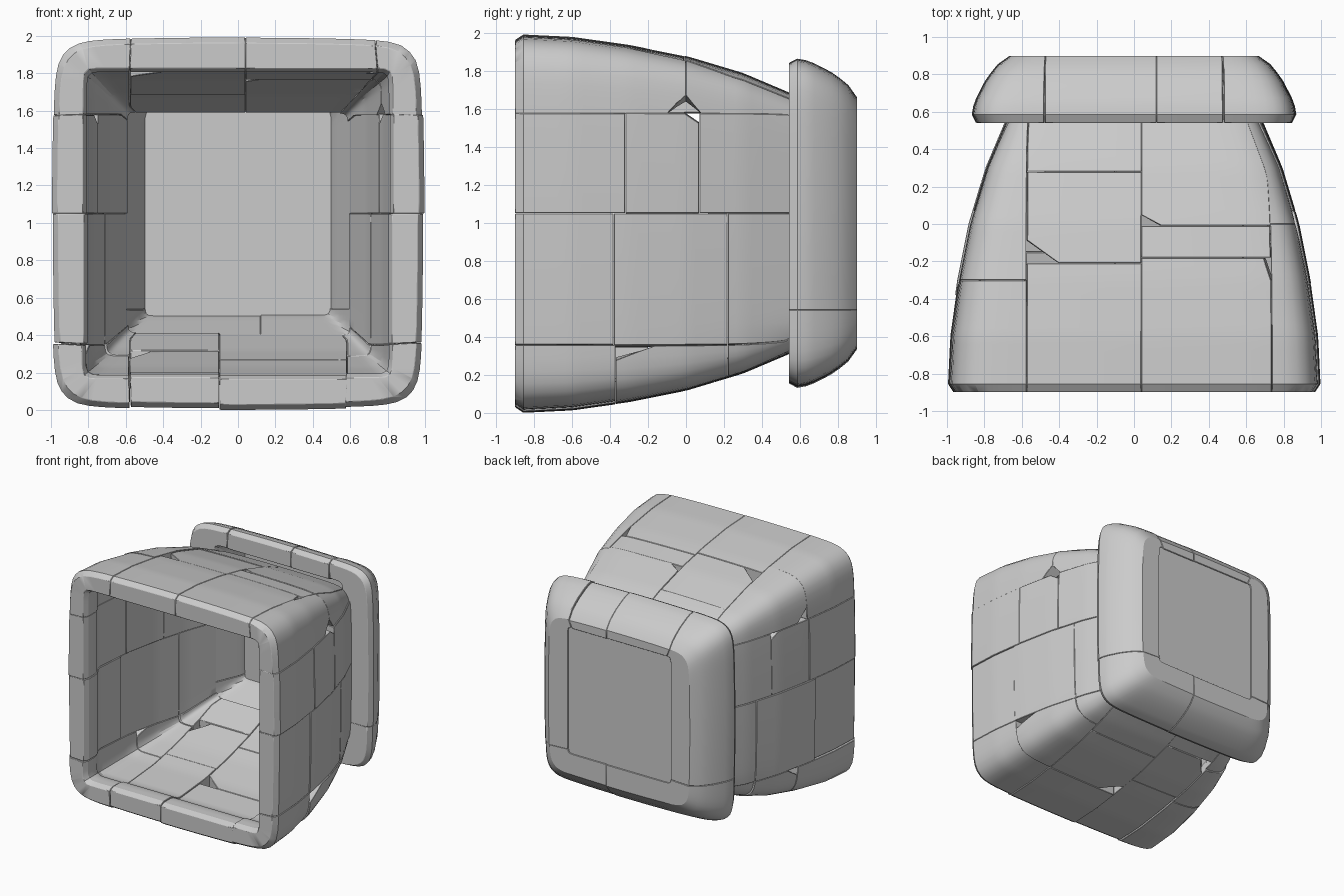
import bpy, bmesh, random
from math import ceil
from mathutils import Vector

if "Cube" in bpy.data.objects:
    bpy.data.objects.remove(bpy.data.objects["Cube"])

random.seed(4)
TOP, RIGHT, BOTTOM, LEFT = 0, 1, 2, 3

# Half-width profiles along y, outer and inner, for the shell and the back cap
SHELL_OUT = [(-.9, .965), (-.87, .995), (-.6, .982), (-.3, .94), (0, .88), (.3, .79), (.56, .68)]
SHELL_IN = [(-.9, .83), (-.86, .81), (-.74, .81), (-.66, .86), (-.3, .83), (0, .77), (.3, .685), (.56, .59)]
CAP_OUT = [(.54, .84), (.57, .866), (.65, .852), (.78, .785), (.86, .72), (.9, .66)]
CAP_IN = [(.54, .60), (.80, .49), (.9, .48)]


def interp(table, y):
    for (y0, v0), (y1, v1) in zip(table, table[1:]):
        if y <= y1:
            return v0 + (v1 - v0) * (y - y0) / (y1 - y0)
    return table[-1][1]


def ring_point(s, n, bulge):
    """Point on a rounded unit square; each side is 2 long, clockwise from top left."""
    u = s % 2 - 1
    a, b = [(u, 1), (1, -u), (-u, -1), (-1, u)][int(s // 2) % 4]
    k = (abs(a) ** n + abs(b) ** n) ** (1 / n) / (1 - bulge * u * u)
    return a / k, b / k


def brick(name, start, end, y0, y1, out, inn, chip=None):
    """Curved stone from seam start=(side, offset) to end, between y0 and y1.
    chip=(a, b, la, lb) cuts off the corner at a, b (0 or 1)."""
    def seam(e, h):
        return 2 * e[0] + 1 + max(-.93, min(.93, e[1] / h))
    width = (seam(end, .9) - seam(start, .9)) % 8
    bm = bmesh.new()
    bmesh.ops.create_grid(bm, x_segments=max(2, ceil(width / .07)),
                          y_segments=max(2, ceil((y1 - y0) / .045)), size=.5)
    ext = bmesh.ops.extrude_face_region(bm, geom=bm.faces[:])
    for v in ext['geom']:
        if isinstance(v, bmesh.types.BMVert):
            v.co.z = 1
    for v in bm.verts:
        v.co.x += .5
        v.co.y += .5
    if chip:
        a, b, la, lb = chip
        sa, sb = (1 if a else -1), (1 if b else -1)
        bmesh.ops.bisect_plane(bm, geom=bm.verts[:] + bm.edges[:] + bm.faces[:],
                               plane_co=Vector((a - sa * la, b, 0)),
                               plane_no=Vector((sa / la, sb / lb, 0)).normalized(), clear_outer=True)
        bmesh.ops.holes_fill(bm, edges=[e for e in bm.edges if e.is_boundary], sides=0)
    lift = random.uniform(-.006, .006)
    g = .0008
    for v in bm.verts:
        a, b, d = v.co
        y = y0 + g + (y1 - y0 - 2 * g) * b
        h = interp(out, y) * (1 - d) + interp(inn, y) * d
        s0, s1 = seam(start, h), seam(end, h)
        if s1 < s0:
            s1 += 8
        # crisp inner corners, rounded and slightly bulging outside
        px, pz = ring_point(s0 + g + (s1 - s0 - 2 * g) * a, 12 + 28 * d, .02 * (1 - d))
        h += lift
        rise = .11 * d * max(0, pz) if out is CAP_OUT else 0
        v.co = (px * h, y, 1 + pz * h + rise)
    bmesh.ops.recalc_face_normals(bm, faces=bm.faces[:])
    finish(name, bm)


def finish(name, bm):
    me = bpy.data.meshes.new(name)
    bm.to_mesh(me)
    bm.free()
    ob = bpy.data.objects.new(name, me)
    bpy.context.collection.objects.link(ob)
    me.shade_smooth()
    me.set_sharp_from_angle(angle=.4)
    bv = ob.modifiers.new("worn_edges", 'BEVEL')
    bv.width, bv.segments, bv.limit_method, bv.angle_limit = .003, 1, 'ANGLE', .9


def course(name, start, end, cuts, chips={}):
    """Row of shell stones split at the given y positions."""
    for i, (y0, y1) in enumerate(zip(cuts, cuts[1:])):
        brick(name, start, end, y0, y1, SHELL_OUT, SHELL_IN, chips.get(i))


F, B = -.9, .56

# Top stones
course("top_stone", (TOP, -.58), (TOP, .04), [F, -.21, .28, B], {1: (0, 0, .28, .25)})
course("top_stone", (TOP, .04), (TOP, .75), [F, -.18, -.01, B], {0: (1, 1, .06, .17), 2: (0, 0, .15, .1)})

# Bottom stones
course("bottom_stone", (BOTTOM, -.58), (BOTTOM, .10), [F, -.37, .15, B], {1: (1, 0, .25, .25)})
course("bottom_stone", (BOTTOM, .10), (BOTTOM, .58), [F, -.15, .3, B], {1: (1, 1, .25, .3)})

# Corner stones wrapping the four long edges
course("corner_stone", (TOP, .75), (RIGHT, -.58), [F, 0, B], {0: (1, 1, .25, .11), 1: (1, 0, .25, .15)})
course("corner_stone", (RIGHT, .65), (BOTTOM, -.58), [F, -.37, .22, B], {1: (0, 0, .12, .35)})
course("corner_stone", (BOTTOM, .58), (LEFT, -.65), [F, -.2, .22, B], {1: (1, 0, .12, .25)})
course("corner_stone", (LEFT, .58), (TOP, -.58), [F, -.3, B], {1: (0, 0, .15, .12)})

# Side stones: right wall runs downwards, left wall is its mirror
for side, m in ((RIGHT, 1), (LEFT, -1)):
    # chip sits at the upper rear corner of the middle upper stone
    upper_chip = {1: (0 if m > 0 else 1, 1, .1, .2)}
    for z0, z1, cuts, chips in ((-.58, -.05, [F, -.32, .07, B], upper_chip),
                                (-.05, .65, [F, -.38, .22, B], {})):
        a, b = sorted((m * z0, m * z1))
        course("side_stone", (side, a), (side, b), cuts, chips)

# Back cap frame
for start, end in (((TOP, -.48), (TOP, .12)), ((TOP, .12), (TOP, .48)),
                   ((TOP, .48), (RIGHT, .46)), ((RIGHT, .46), (BOTTOM, -.12)),
                   ((BOTTOM, -.12), (LEFT, -.46)), ((LEFT, -.46), (TOP, -.48))):
    brick("back_frame_stone", start, end, .54, .9, CAP_OUT, CAP_IN)

# Panel closing the back, almost flush with its frame
bm = bmesh.new()
bmesh.ops.create_cube(bm, size=1)
for v in bm.verts:
    v.co = (v.co.x * 1.0, .845 + v.co.y * .09, 1.06 + v.co.z * 1.12)
finish("back_panel", bm)
